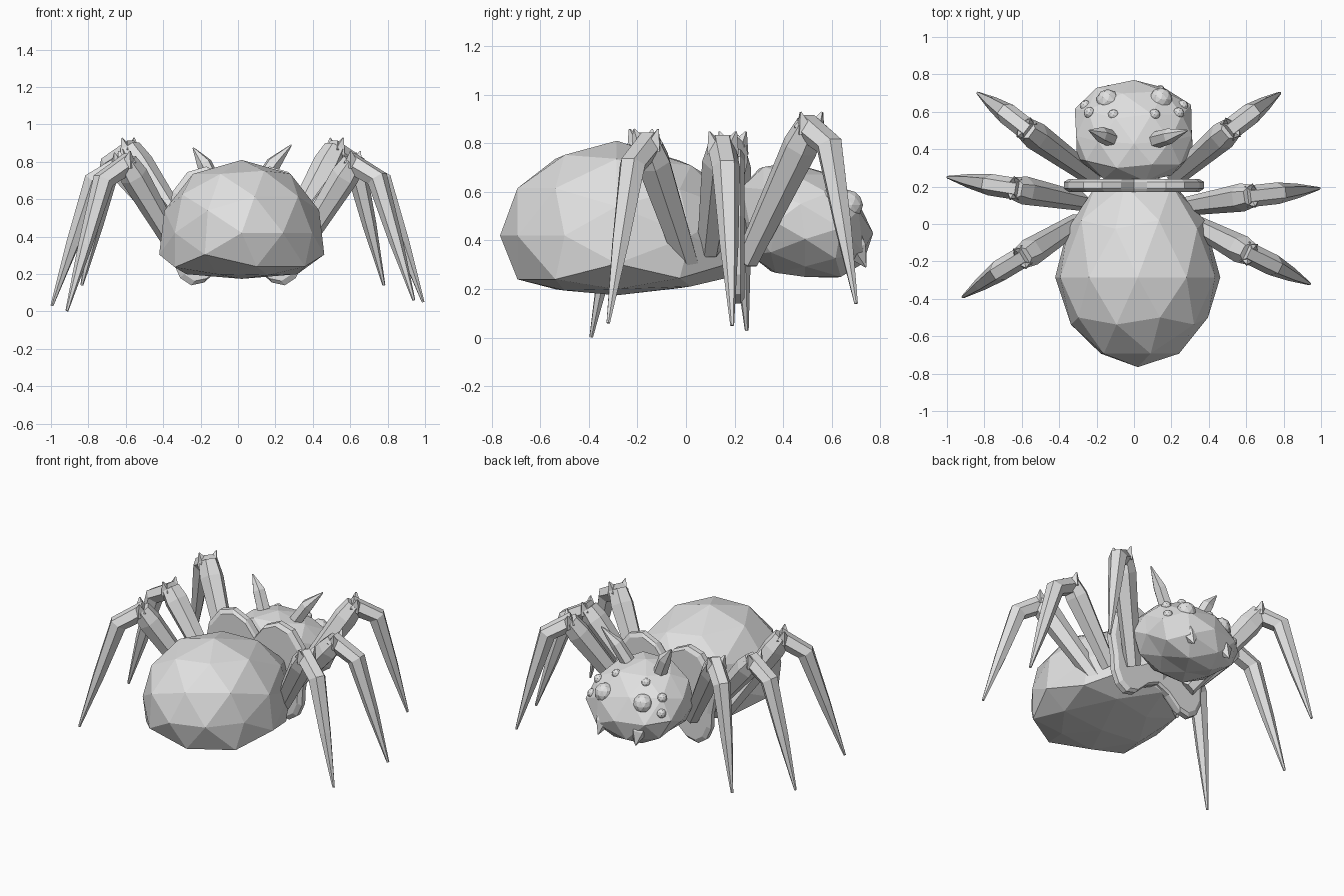
import bpy, bmesh, math
from mathutils import Vector, Matrix
from mathutils.bvhtree import BVHTree

if "Cube" in bpy.data.objects:
    bpy.data.objects.remove(bpy.data.objects["Cube"])

grey = bpy.data.materials.new("grey")
grey.diffuse_color = (0.75, 0.75, 0.75, 1)
grey.use_nodes = True
grey.node_tree.nodes["Principled BSDF"].inputs["Base Color"].default_value = grey.diffuse_color


def finish(bm, name):
    bmesh.ops.recalc_face_normals(bm, faces=bm.faces)
    me = bpy.data.meshes.new(name)
    bm.to_mesh(me)
    bm.free()
    me.materials.append(grey)
    ob = bpy.data.objects.new(name, me)
    bpy.context.collection.objects.link(ob)
    return ob


def blob(shape):
    """Low-poly ball with its pole along y, reshaped by a function."""
    bm = bmesh.new()
    bmesh.ops.create_icosphere(bm, subdivisions=2, radius=1,
                               matrix=Matrix.Rotation(math.pi / 2, 4, 'X'))
    for v in bm.verts:
        v.co = shape(*v.co)
    return bm


def tube(bm, path, radii, sides=6):
    """Faceted limb through the path points, one radius per point."""
    pts = [Vector(p) for p in path]
    rings = []
    for i, (p, r) in enumerate(zip(pts, radii)):
        d = (pts[min(i + 1, len(pts) - 1)] - pts[max(i - 1, 0)]).normalized()
        u = d.cross(Vector((0, 0, 1))).normalized()
        w = u.cross(d)
        rings.append([bm.verts.new(p + r * (u * math.cos(a) + w * math.sin(a)))
                      for a in (2 * math.pi * k / sides for k in range(sides))])
    for a, b in zip(rings, rings[1:]):
        for k in range(sides):
            n = (k + 1) % sides
            bm.faces.new((a[k], a[n], b[n], b[k]))
    bm.faces.new(rings[0])
    bm.faces.new(rings[-1])


# Abdomen: domed top, nearly flat wide underside, narrowing to the neck
def abdomen_shape(x, y, z):
    widen = 1 + 0.34 * min(max(-z, 0), 0.6) + 0.12 * max(z, 0) * abs(x)
    if z < -0.47:
        z = -0.47 + (z + 0.47) * 0.35
    if y > 0:
        z *= 1 - (0.16 if z > 0 else 0.1) * y
    length = 0.48 if y < 0 else 0.58
    return Vector((0.02 + 0.42 * x * widen, -0.285 + length * y,
                   0.42 + (0.39 if z > 0 else 0.375) * z))


finish(blob(abdomen_shape), "abdomen")


# Head: blunt front, crown set towards the back
def head_shape(x, y, z):
    blunt = 1 + 0.2 * abs(y)
    return Vector((0.325 * x * blunt, 0.49 + (0.28 if y > 0 else 0.27) * y - 0.06 * max(z, 0),
                   0.475 + (0.245 if z > 0 else 0.225) * z * blunt - 0.045 * max(y, 0)))


head = blob(head_shape)
surface = BVHTree.FromBMesh(head)
finish(head, "head")

# Eyes, sunk partly into the head surface
bm = bmesh.new()
for side in (-1, 1):
    for x, y, z, r in ((0.16, 0.69, 0.56, 0.062), (0.12, 0.60, 0.67, 0.03),
                       (0.25, 0.60, 0.59, 0.031), (0.27, 0.64, 0.50, 0.031)):
        p, n, _, _ = surface.find_nearest(Vector((side * x, y, z)))
        c = p - (p - Vector((0, 0.48, 0.47))).normalized() * r * 0.35
        bmesh.ops.create_icosphere(bm, subdivisions=2, radius=r,
                                   matrix=Matrix.Translation(c))
finish(bm, "eyes")

# Horns leaning outwards
bm = bmesh.new()
tube(bm, ((0.12, 0.45, 0.68), (0.19, 0.47, 0.79), (0.285, 0.50, 0.89)), (0.045, 0.042, 0.004))
tube(bm, ((-0.13, 0.46, 0.68), (-0.18, 0.48, 0.79), (-0.24, 0.50, 0.875)), (0.045, 0.042, 0.004))
finish(bm, "horns")

# Fangs pointing down from the front edge of the head
bm = bmesh.new()
for side in (-1, 1):
    tube(bm, ((side * 0.13, 0.65, 0.43), (side * 0.135, 0.70, 0.36),
              (side * 0.14, 0.74, 0.29)), (0.07, 0.05, 0.003), 5)
finish(bm, "fangs")

# Neck collar: thin four-lobed plate with a chamfered rim
half = [(0.0, 0.64), (0.07, 0.73), (0.17, 0.775), (0.27, 0.745), (0.35, 0.64),
        (0.375, 0.5), (0.35, 0.36), (0.345, 0.26), (0.31, 0.18), (0.25, 0.14),
        (0.18, 0.155), (0.09, 0.24), (0.0, 0.28)]
outline = half + [(-x, z) for x, z in half[-2:0:-1]]
bm = bmesh.new()
layers = []
for y, s in ((0.172, 0.93), (0.19, 1.0), (0.225, 1.0), (0.24, 0.93)):
    layers.append([bm.verts.new((x * s, y, 0.46 + (z - 0.46) * s)) for x, z in outline])
count = len(outline)
for a, b in zip(layers, layers[1:]):
    for k in range(count):
        n = (k + 1) % count
        bm.faces.new((a[k], a[n], b[n], b[k]))
bm.faces.new(layers[0])
bm.faces.new(layers[-1])
finish(bm, "neck_collar")

# Legs: hip, knee, shin bend and foot
legs = {
    "front_leg_right": ((0.22, 0.25, 0.32), (0.52, 0.51, 0.87), (0.625, 0.59, 0.79), (0.78, 0.70, 0.14)),
    "front_leg_left": ((-0.22, 0.25, 0.32), (-0.58, 0.51, 0.87), (-0.68, 0.59, 0.79), (-0.835, 0.70, 0.14)),
    "middle_leg_right": ((0.28, 0.095, 0.36), (0.63, 0.15, 0.79), (0.77, 0.165, 0.70), (0.99, 0.19, 0.05)),
    "middle_leg_left": ((-0.28, 0.12, 0.36), (-0.64, 0.19, 0.79), (-0.77, 0.21, 0.70), (-0.995, 0.25, 0.03)),
    "back_leg_right": ((0.30, 0.01, 0.29), (0.62, -0.16, 0.80), (0.745, -0.22, 0.71), (0.94, -0.32, 0.06)),
    "back_leg_left": ((-0.30, 0.01, 0.29), (-0.60, -0.18, 0.80), (-0.72, -0.25, 0.70), (-0.915, -0.39, 0.003)),
}
for name, points in legs.items():
    hip, knee, bend, foot = (Vector(p) for p in points)
    out = Vector((foot.x - hip.x, foot.y - hip.y, 0)).normalized()
    across = out.cross(Vector((0, 0, 1)))
    bm = bmesh.new()
    # thigh
    tube(bm, (hip, hip.lerp(knee, 0.85), knee), (0.05, 0.076, 0.062))
    # shin
    tube(bm, (knee - out * 0.03, bend, bend.lerp(foot, 0.5), foot),
         (0.058, 0.058, 0.038, 0.008))
    # pair of blunt knee spikes
    for s in (-1, 1):
        base = knee + across * s * 0.026
        tube(bm, (base - Vector((0, 0, 0.02)),
                  base + across * s * 0.03 + out * 0.01 + Vector((0, 0, 0.058))),
             (0.045, 0.004), 4)
    finish(bm, name)
